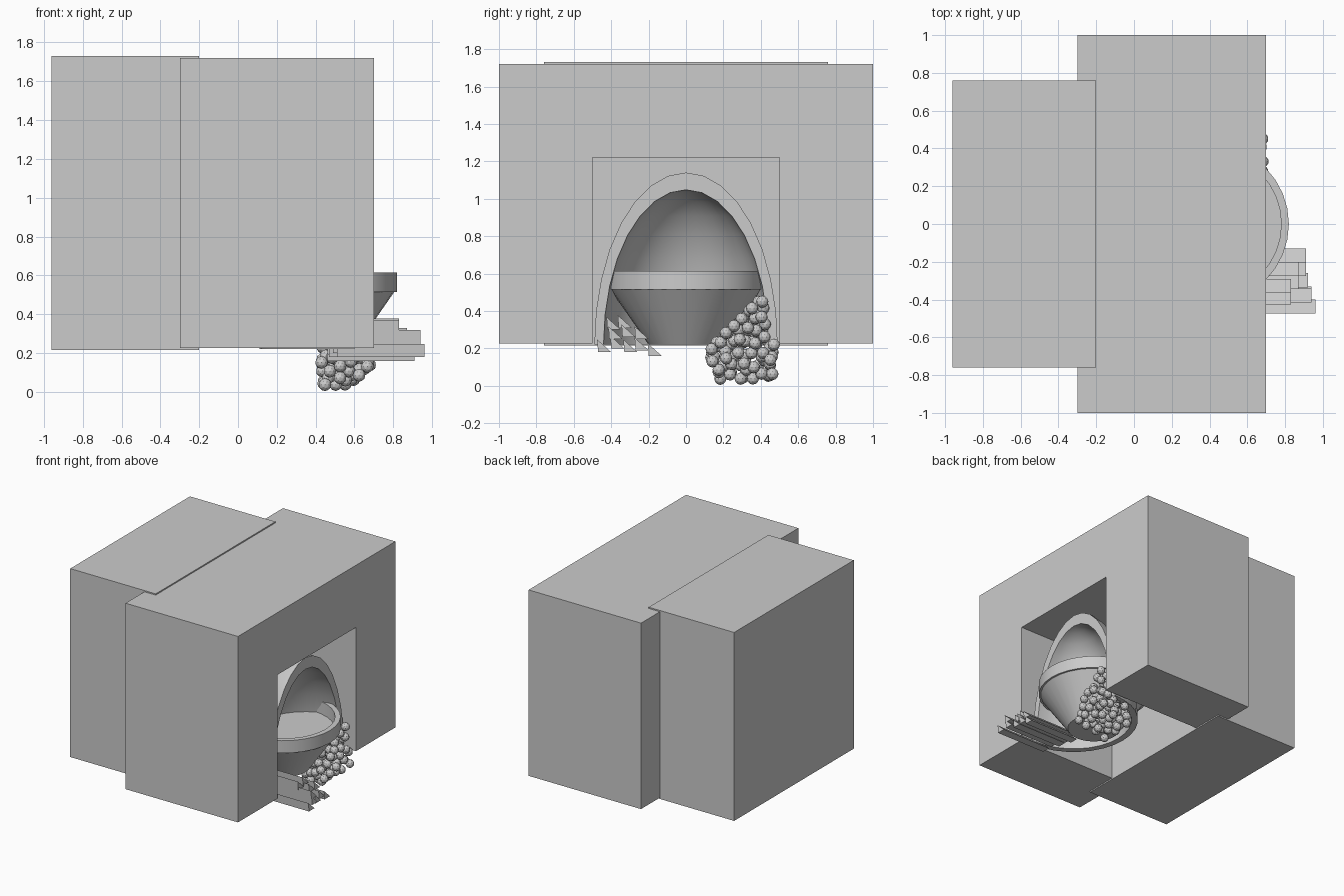
import bpy, bmesh, math, random
from mathutils import Vector, Matrix

if "Cube" in bpy.data.objects:
    bpy.data.objects.remove(bpy.data.objects["Cube"])

random.seed(4)
grey = bpy.data.materials.new("stone_grey")
grey.diffuse_color = (0.6, 0.6, 0.6, 1)
grey.use_nodes = True
grey.node_tree.nodes["Principled BSDF"].inputs["Base Color"].default_value = grey.diffuse_color


def finish(bm, name, smooth=False):
    bmesh.ops.recalc_face_normals(bm, faces=bm.faces)
    me = bpy.data.meshes.new(name)
    bm.to_mesh(me)
    bm.free()
    ob = bpy.data.objects.new(name, me)
    bpy.context.collection.objects.link(ob)
    me.materials.append(grey)
    if smooth:
        bpy.ops.object.select_all(action='DESELECT')
        ob.select_set(True)
        bpy.context.view_layer.objects.active = ob
        bpy.ops.object.shade_smooth_by_angle(angle=math.radians(35))
    return ob


def prism(bm, profile, x0, x1):
    """Extrude a (y, z) profile along x."""
    face = bm.faces.new([bm.verts.new((x0, y, z)) for y, z in profile])
    out = bmesh.ops.extrude_face_region(bm, geom=[face], use_keep_orig=True)
    verts = [g for g in out['geom'] if isinstance(g, bmesh.types.BMVert)]
    bmesh.ops.translate(bm, verts=verts, vec=(x1 - x0, 0, 0))


def revolve(bm, centre, profile, n=32):
    """Lathe an (r, z) profile around a vertical axis."""
    rings = [[bm.verts.new((centre[0] + r * math.cos(2 * math.pi * i / n),
                            centre[1] + r * math.sin(2 * math.pi * i / n), z))
              for i in range(n)] for r, z in profile]
    for a, b in zip(rings, rings[1:]):
        for i in range(n):
            j = (i + 1) % n
            bm.faces.new((a[i], a[j], b[j], b[i]))
    return rings


# main block with a square passage through it
bm = bmesh.new()
prism(bm, [(-1, .225), (-1, 1.72), (1, 1.72), (1, .225),
           (.5, .225), (.5, 1.22), (-.5, 1.22), (-.5, .225)], -.3, .7)
finish(bm, "chimney_block")

# rear block
bm = bmesh.new()
prism(bm, [(-.76, .215), (-.76, 1.73), (.76, 1.73), (.76, .215)], -.96, -.2)
finish(bm, "rear_block")

# hearth dome: quarter ellipsoid shell, open to the front and below
bm = bmesh.new()
bmesh.ops.create_uvsphere(bm, u_segments=32, v_segments=16, radius=1)
for normal in ((1, 0, 0), (0, 0, -1)):
    bmesh.ops.bisect_plane(bm, geom=bm.verts[:] + bm.edges[:] + bm.faces[:], dist=1e-4,
                           plane_co=(0, 0, 0), plane_no=normal, clear_outer=True)
inner = bmesh.ops.duplicate(bm, geom=bm.verts[:] + bm.edges[:] + bm.faces[:])['geom']
bmesh.ops.scale(bm, vec=(.9, .9, .9), verts=[g for g in inner if isinstance(g, bmesh.types.BMVert)])
bmesh.ops.bridge_loops(bm, edges=[e for e in bm.edges if e.is_boundary])
bmesh.ops.transform(bm, verts=bm.verts, matrix=Matrix.Translation((.6, 0, .22))
                    @ Matrix.Diagonal((.49, .49, .92, 1)))
finish(bm, "hearth_dome", True)

# tapered basin
bm = bmesh.new()
rings = revolve(bm, (.4, 0), [(.2, .22), (.405, .515)])
bm.faces.new(rings[0])
bm.faces.new(rings[1])
finish(bm, "basin", True)

# raised rim of the basin
bm = bmesh.new()
p = [(.42, .515), (.42, .615), (.38, .615), (.38, .515)]
revolve(bm, (.4, 0), p + p[:1])
bmesh.ops.remove_doubles(bm, verts=bm.verts, dist=1e-5)
finish(bm, "basin_rim", True)

# split logs: (y, z, far end x)
logs = [(-.20, .16, .91), (-.27, .19, .91), (-.33, .18, .92), (-.40, .20, .94),
        (-.47, .18, .96), (-.27, .25, .87), (-.34, .26, .87), (-.41, .25, .94),
        (-.36, .31, .83), (-.42, .30, .83)]
for i, (y, z, x) in enumerate(logs):
    bm = bmesh.new()
    prism(bm, [(y, z), (y + .07, z), (y - .005, z + .068)], x - .45, x)
    finish(bm, f"split_log_{i + 1}")

# heap of round coals, scattered without overlap
r = .033
centres = []
for _ in range(20000):
    z = random.uniform(.035, .45)
    if z < .22:
        y = random.uniform(.15 + (.1 - z) * .4, .47)
    else:
        y = random.uniform(.15 + (z - .22), .43)
    t = z / .45
    c = Vector((random.uniform(.42 + .02 * t, .52 + .16 * min(1, z / .13)), y, z))
    # keep clear of the basin wall
    if math.hypot(c.x - .4, c.y) < .2 + max(0, z - .22) * .7 + r and z > .19:
        continue
    if all((c - o).length > 1.75 * r for o in centres):
        centres.append(c)
    if len(centres) > 130:
        break
bm = bmesh.new()
for c in centres:
    bmesh.ops.create_icosphere(bm, subdivisions=2, radius=r, matrix=Matrix.Translation(c))
finish(bm, "coal_heap")
